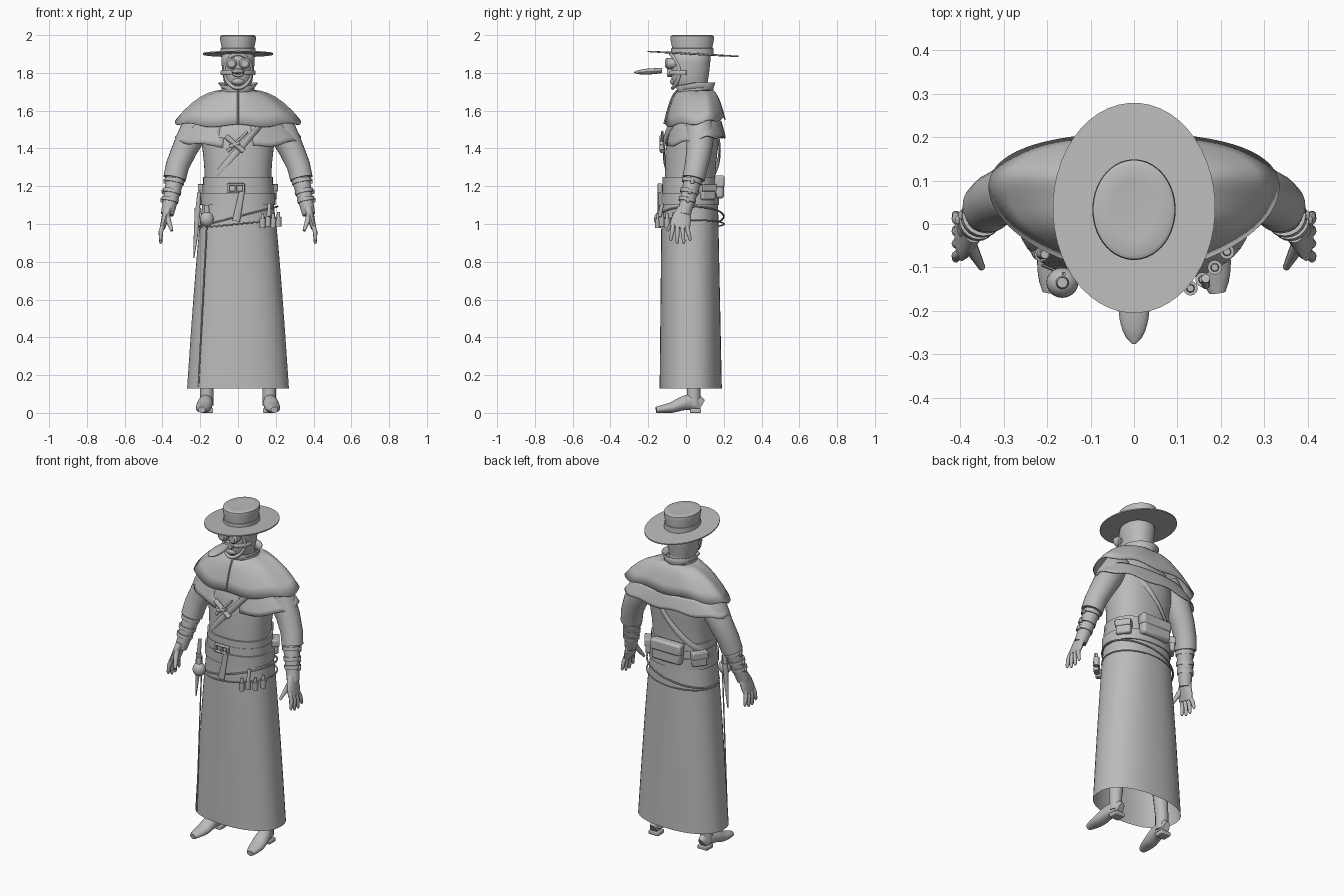
import bpy, bmesh, math
from math import sin, cos, sqrt, tau, pi
from mathutils import Vector

default_cube = bpy.data.objects.get("Cube")
if default_cube:
    bpy.data.objects.remove(default_cube)

grey = bpy.data.materials.new("plain_grey")
grey.use_nodes = True
grey.diffuse_color = (.5, .5, .5, 1)
grey.node_tree.nodes["Principled BSDF"].inputs["Base Color"].default_value = grey.diffuse_color
parts = []
SIDEWAYS, DEPTH, UP = Vector((1, 0, 0)), Vector((0, 1, 0)), Vector((0, 0, 1))
SIDES = (("left", 1), ("right", -1))


def steps(count):
    return [i / count for i in range(count + 1)]


def finish(name, bm, smooth=0, thick=0, bevel=0):
    """Turn the mesh into a grey object with its modifiers."""
    bmesh.ops.recalc_face_normals(bm, faces=bm.faces)
    mesh = bpy.data.meshes.new(name)
    bm.to_mesh(mesh)
    bm.free()
    mesh.materials.append(grey)
    part = bpy.data.objects.new(name, mesh)
    bpy.context.collection.objects.link(part)
    if smooth:
        modifier = part.modifiers.new("Smooth", 'SUBSURF')
        modifier.levels = modifier.render_levels = smooth
    if thick:
        part.modifiers.new("Thickness", 'SOLIDIFY').thickness = thick
    if bevel:
        modifier = part.modifiers.new("Bevel", 'BEVEL')
        modifier.width, modifier.segments = bevel, 2
    parts.append(part)
    return part


def skin(bm, rings, capped, loop):
    """Bridge rings of points with quads."""
    rows = [[bm.verts.new(point) for point in ring] for ring in rings]
    pairs = list(zip(rows, rows[1:]))
    if loop:
        pairs.append((rows[-1], rows[0]))
    for low, high in pairs:
        for i in range(len(low)):
            bm.faces.new((low[i - 1], low[i], high[i], high[i - 1]))
    if capped and not loop:
        bm.faces.new(rows[0])
        bm.faces.new(rows[-1])


def loft(name, profile, count=48, power=2, tilt=0, bend=0, hem=None, capped=True,
         loop=False, drop=None, **options):
    """Stack upright rounded rings, each given as z, half width, centre y, half depth."""
    rings = []
    for row, (z, width, centre, depth) in enumerate(profile):
        ring = []
        for i in range(count):
            angle = tau * (i + .5) / count
            c, s = cos(angle), sin(angle)
            x = width * math.copysign(abs(c) ** (2 / power), c)
            y = centre + depth * math.copysign(abs(s) ** (2 / power), s) + bend * c * c
            lift = hem(angle) * row / (len(profile) - 1) if hem else 0
            ring.append((x, y, z + tilt * y + lift))
        rings.append(ring)
    bm = bmesh.new()
    skin(bm, rings, capped, loop)
    if drop:
        unwanted = [face for face in bm.faces if drop(face.calc_center_median())]
        bmesh.ops.delete(bm, geom=unwanted, context='FACES')
    return finish(name, bm, **options)


def outward(point):
    return Vector((point.x, point.y, 0))


def tube(name, path, across=DEPTH, count=16, side=1, loop=False, **options):
    """Sweep along x, y, z, radius, with an optional second radius along the across direction."""
    places = [Vector((side * p[0], p[1], p[2])) for p in path]
    last, rings = len(path) - 1, []
    for i, place in enumerate(places):
        before = places[i - 1] if i or loop else place
        after = places[i + 1] if i < last else places[0] if loop else place
        along = (after - before).normalized()
        guide = across(place) if callable(across) else across
        v = (guide - along * guide.dot(along)).normalized()
        u = v.cross(along)
        rings.append([place + u * path[i][3] * cos(tau * k / count)
                      + v * path[i][-1] * sin(tau * k / count) for k in range(count)])
    bm = bmesh.new()
    skin(bm, rings, True, loop)
    return finish(name, bm, **options)


def box(name, location, size, turn=0, bevel=.005):
    bm = bmesh.new()
    bmesh.ops.create_cube(bm, size=1)
    bmesh.ops.scale(bm, vec=size, verts=bm.verts)
    part = finish(name, bm, bevel=bevel)
    part.location, part.rotation_euler.z = location, turn


def ball(name, location, size):
    bm = bmesh.new()
    bmesh.ops.create_uvsphere(bm, u_segments=20, v_segments=12, radius=1)
    bmesh.ops.scale(bm, vec=size, verts=bm.verts)
    finish(name, bm).location = location


def belt(name, low, high, width, depth):
    """Closed band around the waist."""
    wall, centre = .01, .02
    inner, outer = (width - wall, centre, depth - wall), (width, centre, depth)
    loft(name, [(low, *inner), (low, *outer), (high, *outer), (high, *inner)], power=2.3, loop=True)


def sling(name, width, depth, height, slope, *radii):
    """Closed strap round the body, slanting from one side to the other."""
    path = []
    for t in steps(40)[:-1]:
        x = width * cos(tau * t)
        path.append((x, .03 + depth * sin(tau * t), height + slope * x, *radii))
    tube(name, path, across=outward, count=8, loop=True)


# Torso and open long skirt
loft("torso", [(1.1, .19, .02, .14), (1.25, .17, .02, .13), (1.4, .19, .03, .14),
               (1.5, .2, .04, .14), (1.6, .17, .05, .11), (1.7, .06, .05, .07)], power=2.3, smooth=1)
loft("skirt", [(1.1 - .97 * t, .19 + .08 * t ** .8, .02 + .005 * t, .15 + .015 * t)
               for t in steps(8)], power=2.3, capped=False)
tube("skirt_seam", [(-.16 - .05 * t, -.115 + .02 * t, 1.1 - .96 * t, .004) for t in steps(4)], count=6)


# Two-layer cape falling over the shoulders in one curve
def cape(name, start, fall, hem, drop=None):
    profile = []
    for step in steps(6):
        t = start + (1 - start) * step
        profile.append((1.71 - fall - .17 * t * t, .07 + .265 * t, .05, .08 + .08 * t))
    loft(name, profile, count=64, bend=.035, hem=hem, drop=drop, capped=False, thick=.006)


cape("upper_cape", 0, 0, lambda a: .008 * sin(7 * a) + .02 * sin(a))
cape("lower_cape", .7, .08, lambda a: .007 * sin(8 * a) + .05 * min(0, sin(a)),
     lambda place: place.y < 0 and abs(place.x + .01) < .08)
tube("cape_front_seam", [(0, -.035 - .08 * t, 1.71 - .18 * t * t, .005) for t in steps(6)],
     across=SIDEWAYS, count=8)
loft("collar", [(1.68, .09, .05, .09), (1.72, .08, .05, .09), (1.75, .1, .05, .1)],
     capped=False, thick=.006, hem=lambda a: .02 * min(0, sin(a)))

# Head with hood rim, goggles and mask
loft("head", [(1.66, .06, .05, .08), (1.72, .06, .04, .08), (1.735, .07, .02, .09),
              (1.77, .08, .02, .1), (1.87, .09, .025, .105), (1.92, .09, .03, .105)],
     power=2.2, smooth=1)
rim = []
for t in steps(28)[:-1]:
    c, s = cos(tau * t), sin(tau * t)
    rim.append((.07 * c, .045 * c * c - .08 + .01 * max(0, -s), 1.81 + .09 * s, .01))
tube("hood_rim", rim, count=10, loop=True)
for word, side in SIDES:
    tube(word + "_goggle", [(.035, y, 1.85, r) for y, r in ((-.05, .025), (-.1, .03), (-.11, .02))],
         across=UP, side=side)
    tube(word + "_mask_strap", [(.09 * sin(a), .02 - .11 * cos(a), 1.8, .005, .012)
                                for a in (.2, .6, 1, 1.4)], across=UP, count=8, side=side)
tube("nose_mount", [(0, -.06, 1.8, .035, .025), (0, -.1, 1.8, .03, .02)], across=UP)
ball("chin_guard", (0, -.06, 1.755), (.035, .025, .02))
beak = []
for t in steps(10):
    fade = sqrt(1.02 - t ** 4) * (.8 + .2 * sin(pi * t))
    beak.append((0, -.127 - .149 * t, 1.812 - .01 * t, .036 * fade, .016 * fade))
tube("beak", beak, across=UP)

# Wide hat, its brim dipping toward the back
inner, outer = (.08, .035, .1), (.187, .037, .242)
loft("hat_brim", [(1.897, *inner), (1.899, *outer), (1.906, *outer), (1.908, *inner)], tilt=-.055)
loft("hat_crown", [(z, r, .033, r + .02) for z, r in
                   ((1.9, .09), (1.94, .088), (1.98, .096), (1.995, .094), (2, .085), (1.996, .05))])
loft("hat_band", [(z, r, .033, r + .02) for z, r in ((1.9, .094), (1.93, .093), (1.933, .08))])

# Arms, hands, legs and boots
for word, side in SIDES:
    tube(word + "_sleeve", [(.17, .065, 1.59, .07), (.24, .075, 1.48, .075), (.285, .07, 1.39, .067),
                            (.32, .055, 1.31, .062), (.336, .04, 1.24, .06)], count=24, side=side)
    tube(word + "_forearm", [(.325 + .05 * t, .045 - .055 * t, 1.27 - .22 * t, .05 - .016 * t)
                             for t in steps(4)], count=20, side=side)
    for k, t in enumerate((.2, .45, .65)):
        x, y, z, r = .325 + .05 * t, .045 - .055 * t, 1.27 - .22 * t, .056 - .016 * t
        tube(f"{word}_bracer_strap_{k}", [(x, y, z + .01, r), (x + .004, y - .004, z - .01, r)],
             count=20, side=side)
        box(f"{word}_bracer_buckle_{k}", (side * (x + r), y, z), (.015, .02, .025))
    tube(word + "_palm", [(.37 + .03 * t, -.01 - .025 * t, 1.085 - .105 * t, .026 - .012 * t,
                           .034 + .02 * sin(2 * t)) for t in steps(4)], side=side)
    for k in range(4):
        root, end = -.022 * k, .022 - .034 * k
        low = .92 - .015 * (k in (1, 2))
        tube(f"{word}_finger_{k}", [(.396, root, 1, .012), (.408, (root + end) / 2, .96, .012),
                                    (.41, end, low, .009), (.41, end, low - .01, .004)],
             count=10, side=side)
    tube(word + "_thumb", [(.38 - .03 * t, -.045 - .055 * t, 1.05 - .085 * t, .018 - .01 * t)
                           for t in steps(4)], count=10, side=side)
    tube(word + "_leg", [(.165, .04, .04, .036), (.165, .04, .13, .036), (.1, .03, 1, .075)], side=side)
    boot = []
    for t in steps(12):
        height = .016 + .035 * (1 - t) * min(1, .6 + 3 * t)
        arch = .015 * max(0, sin(tau * t * .8))
        boot.append((.162 + .03 * t, .08 - .238 * t, height + arch,
                     (.036 + .012 * t) * sqrt(sin(pi * (.1 + .85 * t))), height))
    tube(word + "_boot", boot, across=UP, count=20, side=side)
    box(word + "_boot_heel", (side * .164, .05, .012), (.065, .06, .024))

# Belts, buckle and hanging strap
belt("upper_belt", 1.2, 1.25, .185, .145)
belt("middle_sash", 1.16, 1.21, .188, .147)
belt("lower_belt", 1.1, 1.165, .198, .156)
sling("slanted_cord", .21, .17, 1.04, .25, .005)
sling("drooping_cord", .21, .172, 1, .1, .004)
for z in (1.17, 1.21):
    box("buckle_bar", (-.01, -.14, z), (.09, .02, .012))
for x in (-.05, -.01, .03):
    box("buckle_post", (x, -.14, 1.19), (.012, .02, .05))
tube("hanging_strap", [(.02 - .03 * t, -.145, 1.17 - .155 * t, .015 + .005 * t, .006)
                       for t in steps(4)], count=12)

# Shoulder strap with crossed tools on the chest
sling("shoulder_strap", .18, .148, 1.39, 1.1, .017, .006)
tube("chest_scroll", [(-.065, -.125, 1.465, .014), (.03, -.125, 1.385, .014)])
tube("chest_knife", [(-.055, -.13, 1.385, .009), (.05, -.125, 1.49, .006)])
tube("chest_loop", [(-.045, -.13, 1.41, .01), (.01, -.13, 1.43, .01)])

# Pouches around the back
box("back_pouch", (0, .174, 1.195), (.19, .055, .12), bevel=.015)
box("back_pouch_flap", (0, .178, 1.225), (.2, .054, .065), bevel=.012)
for word, side in SIDES:
    box(word + "_side_pouch", (side * .164, .11, 1.17), (.05, .085, .085), side * .6, .01)
    box(word + "_pouch_flap", (side * .168, .112, 1.193), (.05, .09, .04), side * .6)

# Flask, dagger and vials hanging from the belts
ball("flask", (-.165, -.135, 1.025), (.037, .035, .04))
tube("flask_neck", [(-.165, -.135, 1.05, .016), (-.165, -.135, 1.1, .012)])
tube("dagger_handle", [(-.205, -.07, 1.17, .01), (-.213, -.07, 1.08, .012)])
tube("dagger_blade", [(-.213, -.07, 1.085, .016), (-.222, -.07, .95, .012), (-.234, -.066, .82, .003)])
for k in range(4):
    x, y, z = .13 + .028 * k, -.148 + .016 * k + .004 * k * k, 1.01 + .008 * (k % 2)
    tube(f"vial_{k}", [(x, y, z + .02, .017), (x, y, z - .03, .015)], count=12)
    tube(f"vial_neck_{k}", [(x, y, z + .045, .008), (x, y, z + .018, .01)], count=12)
tube("vial_hanger", [(.165, -.125, 1.11, .01), (.165, -.14, 1.04, .01)])

# Smooth shading with sharp creases kept
bpy.ops.object.select_all(action='DESELECT')
for part in parts:
    part.select_set(True)
bpy.context.view_layer.objects.active = parts[0]
bpy.ops.object.shade_smooth_by_angle(angle=math.radians(40))
